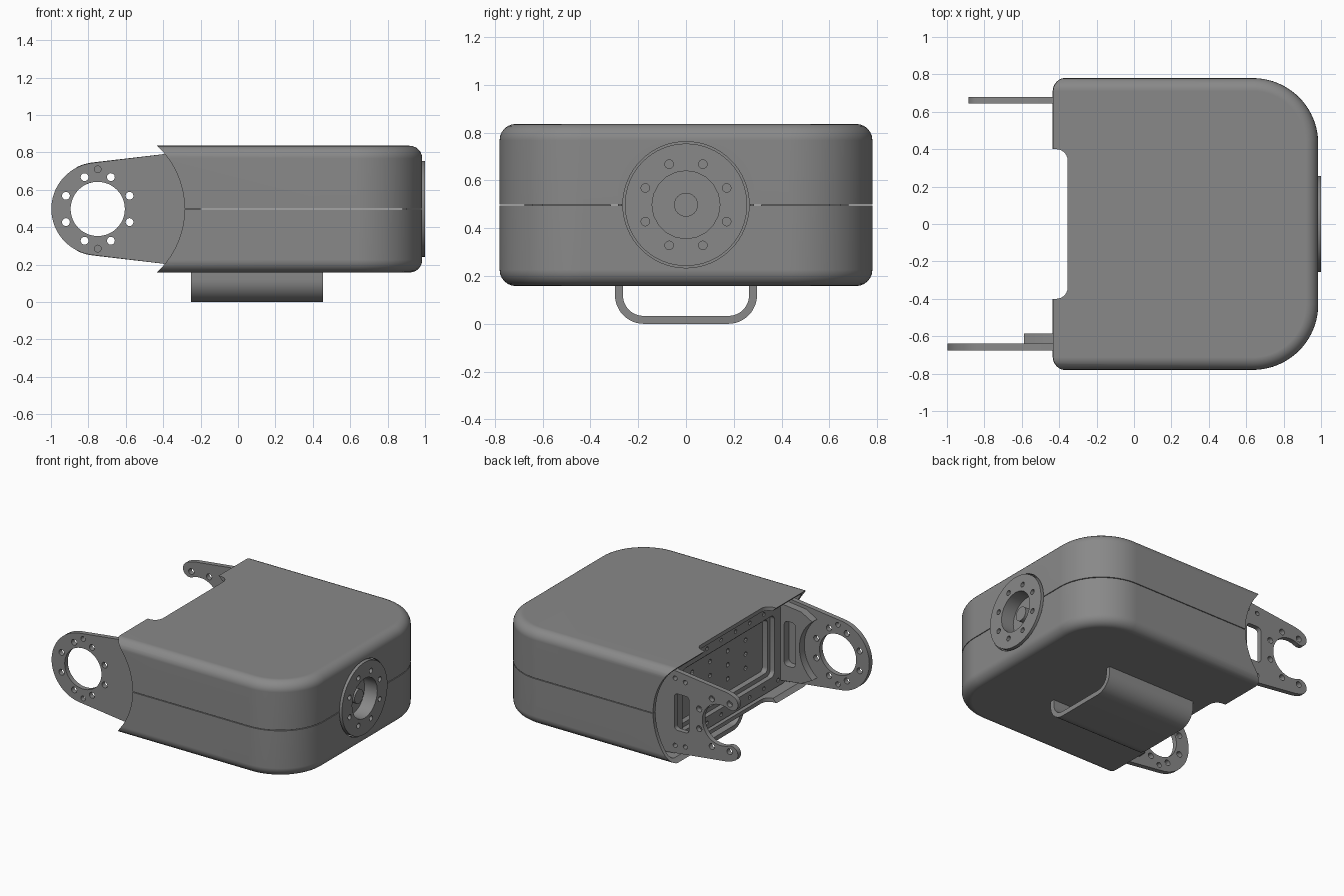
import bpy, bmesh
from math import sin, cos, radians
from mathutils import Matrix, Vector

if "Cube" in bpy.data.objects:
    bpy.data.objects.remove(bpy.data.objects["Cube"])

# Planes for flat outlines: drawn in XY, XZ or YZ and extruded along the third axis
PLANES = {
    'z': Matrix(((1, 0, 0), (0, 1, 0), (0, 0, 1))),
    'y': Matrix(((1, 0, 0), (0, 0, -1), (0, 1, 0))),
    'x': Matrix(((0, 0, 1), (1, 0, 0), (0, 1, 0))),
}
AXIS = {'x': Vector((1, 0, 0)), 'y': Vector((0, 1, 0)), 'z': Vector((0, 0, 1))}

dark = bpy.data.materials.new("dark_grey")
dark.diffuse_color = (0.25, 0.25, 0.25, 1)
dark.use_nodes = True
dark.node_tree.nodes["Principled BSDF"].inputs["Base Color"].default_value = dark.diffuse_color


def arc(cx, cy, r, a0, a1, n=12):
    return [(cx + r * cos(radians(a0 + (a1 - a0) * i / n)),
             cy + r * sin(radians(a0 + (a1 - a0) * i / n))) for i in range(n + 1)]


def circle(cx, cy, r, n=16):
    return arc(cx, cy, r, 0, 360, n)[:-1]


def rounded(x0, x1, y0, y1, r, n=6):
    return (arc(x1 - r, y1 - r, r, 0, 90, n) + arc(x0 + r, y1 - r, r, 90, 180, n)
            + arc(x0 + r, y0 + r, r, 180, 270, n) + arc(x1 - r, y0 + r, r, 270, 360, n))


def finish(name, mesh):
    obj = bpy.data.objects.new(name, mesh)
    bpy.context.collection.objects.link(obj)
    mesh.materials.clear()
    mesh.materials.append(dark)
    bpy.ops.object.select_all(action='DESELECT')
    obj.select_set(True)
    bpy.context.view_layer.objects.active = obj
    bpy.ops.object.shade_smooth_by_angle(angle=radians(32))
    return obj


def plate(name, loops, axis, a, b):
    """Extruded outline (first loop) with holes (other loops) from a to b along axis."""
    cu = bpy.data.curves.new(name, 'CURVE')
    cu.dimensions, cu.fill_mode, cu.extrude = '2D', 'BOTH', (b - a) / 2
    for loop in loops:
        sp = cu.splines.new('POLY')
        sp.points.add(len(loop) - 1)
        for p, (u, v) in zip(sp.points, loop):
            p.co = (u, v, 0, 1)
        sp.use_cyclic_u = True
    tmp = bpy.data.objects.new(name + "_curve", cu)
    bpy.context.collection.objects.link(tmp)
    mesh = bpy.data.meshes.new_from_object(tmp.evaluated_get(bpy.context.evaluated_depsgraph_get()))
    bpy.data.objects.remove(tmp)
    mesh.transform(Matrix.Translation(AXIS[axis] * (a + b) / 2) @ PLANES[axis].to_4x4())
    bm = bmesh.new()
    bm.from_mesh(mesh)
    bmesh.ops.remove_doubles(bm, verts=bm.verts, dist=1e-5)
    bmesh.ops.recalc_face_normals(bm, faces=bm.faces)
    bm.to_mesh(mesh)
    bm.free()
    return finish(name, mesh)


PX, PZ = -0.75, 0.498        # pivot of the arms
MID = 0.497                  # seam height of the shell

# Cutters for the shell: concave end, notch in the lip, flange seat
cutters = [
    plate("end_cutter", [circle(PX, PZ, 0.464, 96)], 'y', -1, 1),
    plate("notch_cutter", [rounded(-0.95, -0.355, -0.4, 0.4, 0.06)], 'z', -0.2, 1.2),
    plate("flange_cutter", [circle(0, PZ, 0.264, 64)], 'x', 0.93, 1.1),
]
for c in cutters:
    c.hide_render = True


# Shell halves: filleted sheet, thickened inwards, then trimmed
def shell_half(name, s):
    bm = bmesh.new()
    f, h = 0.068, 0.339
    levels = [(0, 0.0025)] + [(f * (1 - cos(radians(a))), h - f + f * sin(radians(a)))
                              for a in range(0, 91, 15)]
    rings = []
    for d, z in levels:
        y, x, r = 0.78 - d, 0.985 - d, 0.35 - d
        cx, cy = x - r, y - r
        pts = ([(-0.6, -y)] + arc(cx, -cy, r, -90, 0, 20)
               + arc(cx, cy, r, 0, 90, 20) + [(-0.6, y)])
        rings.append([bm.verts.new((u, v, MID + s * z)) for u, v in pts])
    for lo, hi in zip(rings, rings[1:]):
        for i in range(len(lo) - 1):
            bm.faces.new((lo[i], lo[i + 1], hi[i + 1], hi[i]))
    bm.faces.new(rings[-1])
    if s < 0:
        bmesh.ops.reverse_faces(bm, faces=bm.faces)
    mesh = bpy.data.meshes.new(name)
    bm.to_mesh(mesh)
    bm.free()
    obj = finish(name, mesh)
    sol = obj.modifiers.new("wall", 'SOLIDIFY')
    sol.thickness, sol.offset = 0.028, -1
    for c in cutters:
        m = obj.modifiers.new("cut", 'BOOLEAN')
        m.object, m.operation, m.solver = c, 'DIFFERENCE', 'EXACT'
    baked = bpy.data.meshes.new_from_object(
        obj.evaluated_get(bpy.context.evaluated_depsgraph_get()))
    bpy.data.objects.remove(obj)
    obj = finish(name, baked)
    wn = obj.modifiers.new("clean_shading", 'WEIGHTED_NORMAL')
    wn.keep_sharp = True


shell_half("upper_shell", 1)
shell_half("lower_shell", -1)
for c in cutters:
    bpy.data.objects.remove(c)

# Front arm: full ring with bolt circle
bolts = [(PX + 0.184 * cos(radians(22.5 + 45 * k)), PZ + 0.184 * sin(radians(22.5 + 45 * k)))
         for k in range(8)]
pins = [(PX, PZ + 0.212), (PX, PZ - 0.212)]
root_low = [(-0.33, 0.197), (-0.2, 0.197)]
root_high = [(-0.2, 0.799), (-0.33, 0.799)]
front = arc(PX, PZ, 0.248, 96.6, 263.4, 40) + root_low + root_high
plate("front_arm", [front, circle(PX, PZ, 0.145, 48)]
      + [circle(u, v, 0.021) for u, v in bolts] + [circle(u, v, 0.018) for u, v in pins],
      'y', -0.675, -0.64)

# Reinforcement with a pocket on the inner side of the front arm
boss = arc(PX, PZ, 0.265, -52, 52, 20) + [(-0.5, 0.755), (-0.33, 0.775), (-0.33, 0.225), (-0.5, 0.245)]
plate("front_arm_boss", [boss, rounded(-0.455, -0.365, 0.34, 0.66, 0.03)], 'y', -0.645, -0.585)

# Back arm: open fork with rounded prongs and a window
A, R, r = 115, 0.25, 0.145
mid, half = (R + r) / 2, (R - r) / 2
tip = lambda s: (PX + mid * cos(radians(A)), PZ + s * mid * sin(radians(A)))
fork = (arc(PX, PZ, R, 96.6, A, 5) + arc(*tip(1), half, A, A + 180)[1:-1]
        + arc(PX, PZ, r, A, -A, 40) + arc(*tip(-1), half, 180 - A, 360 - A)[1:-1]
        + arc(PX, PZ, R, -A, -96.6, 5) + root_low + root_high)
fork_holes = [b for b in bolts if b[0] > -0.87]
screws = [(u, 0.498 + s * v) for s in (-1, 1) for u, v in ((-0.47, 0.23), (-0.39, 0.24))]
plate("back_arm", [fork, rounded(-0.5, -0.385, 0.37, 0.63, 0.025)]
      + [circle(u, v, 0.021) for u, v in fork_holes]
      + [circle(u, v, 0.016, 12) for u, v in screws], 'y', 0.645, 0.68)

# Bulkhead frame and recessed panel closing the open end
frame_screws = [circle(-0.56 + 0.16 * i, z, 0.014, 10) for i in range(8) for z in (0.235, 0.765)]
plate("bulkhead_frame", [rounded(-0.64, 0.645, 0.192, 0.803, 0.02),
      rounded(-0.52, 0.52, 0.28, 0.72, 0.04)] + frame_screws, 'x', -0.335, -0.3)
plate("bulkhead_step", [rounded(-0.6, 0.6, 0.2, 0.79, 0.02),
      rounded(-0.49, 0.49, 0.31, 0.69, 0.03)], 'x', -0.3, -0.26)
panel_holes = [circle(-0.3 + 0.2 * i, z, 0.016, 10) for i in range(4) for z in (0.4, 0.5, 0.6)]
plate("bulkhead_panel", [rounded(-0.6, 0.6, 0.2, 0.79, 0.02)] + panel_holes, 'x', -0.26, -0.235)

# Round output flange with recessed hub
ring = [circle(0.184 * cos(radians(22.5 + 45 * k)), PZ + 0.184 * sin(radians(22.5 + 45 * k)), 0.018)
        for k in range(8)]
plate("flange", [circle(0, PZ, 0.256, 64), circle(0, PZ, 0.142, 20)] + ring, 'x', 0.9, 1.0)
plate("flange_floor", [circle(0, PZ, 0.27, 64)], 'x', 0.88, 0.9)
plate("flange_hub", [circle(0, PZ, 0.05, 24)], 'x', 0.9, 0.955)

# Wide U-shaped strap under the body
strap = ([(-0.297, 0.17)] + arc(-0.177, 0.12, 0.12, 180, 270) + arc(0.177, 0.12, 0.12, 270, 360)
         + [(0.297, 0.17), (0.264, 0.17)] + arc(0.177, 0.12, 0.087, 360, 270)
         + arc(-0.177, 0.12, 0.087, 270, 180) + [(-0.264, 0.17)])
plate("belly_strap", [strap], 'x', -0.25, 0.455)
